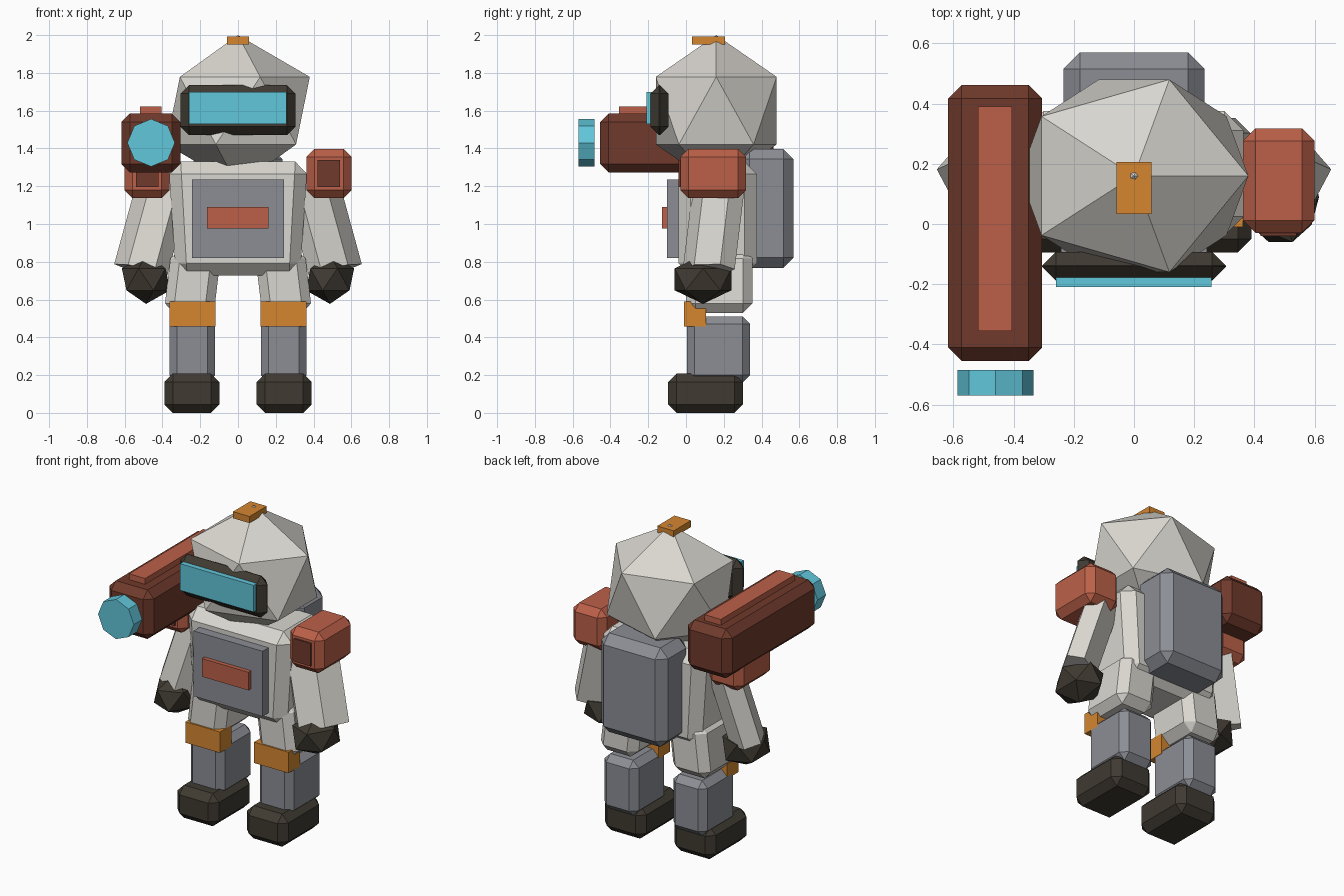
import bpy
import bmesh
from mathutils import Matrix, Vector

cube = bpy.data.objects.get("Cube")
if cube:
    bpy.data.objects.remove(cube, do_unlink=True)


def material(name, r, g, b):
    mat = bpy.data.materials.new(name)
    mat.use_nodes = True
    mat.diffuse_color = (r, g, b, 1)
    for node in mat.node_tree.nodes:
        if node.type == "BSDF_PRINCIPLED":
            node.inputs["Base Color"].default_value = (r, g, b, 1)
    return mat


ivory = material("ivory", 0.70, 0.68, 0.63)
grey = material("steel grey", 0.26, 0.27, 0.30)
orange = material("orange", 0.66, 0.24, 0.03)
cyan = material("cyan glass", 0.12, 0.57, 0.71)
red = material("brick red", 0.50, 0.118, 0.064)
brown = material("red brown", 0.16, 0.042, 0.025)
dark = material("charcoal", 0.05, 0.042, 0.031)


def finish(name, bm, mat, mirror=False):
    """Turn a bmesh into a flat-shaded object, optionally flipped to -x."""
    if mirror:
        bm.transform(Matrix.Diagonal((-1, 1, 1, 1)))
    bmesh.ops.recalc_face_normals(bm, faces=bm.faces[:])
    mesh = bpy.data.meshes.new(name)
    bm.to_mesh(mesh)
    bm.free()
    mesh.materials.append(mat)
    obj = bpy.data.objects.new(name, mesh)
    bpy.context.collection.objects.link(obj)
    return obj


def box(name, x, y, z, mat, bevel=0.0, warp=None, mirror=False):
    """Box from (min, max) ranges with chamfered edges; warp shifts each vertex."""
    bm = bmesh.new()
    bmesh.ops.create_cube(bm, size=1)
    for v in bm.verts:
        v.co = [(a + b) / 2 + c * (b - a) for c, (a, b) in zip(v.co, (x, y, z))]
    if bevel:
        bmesh.ops.bevel(bm, geom=bm.edges[:], offset=bevel, segments=1,
                        profile=0.5, affect="EDGES")
    if warp:
        for v in bm.verts:
            warp(v.co)
    return finish(name, bm, mat, mirror)


def gem(name, center, radii, mat, mirror=False):
    """Stretched icosahedron."""
    bm = bmesh.new()
    bmesh.ops.create_icosphere(bm, subdivisions=1, radius=1)
    bm.transform(Matrix.Translation(center) @ Matrix.Diagonal((*radii, 1)))
    return finish(name, bm, mat, mirror)


def prism(name, start, end, radii, sides, mat, mirror=False):
    """Straight prism between two points, with a corner on its local x axis."""
    start, end = Vector(start), Vector(end)
    axis = end - start
    bm = bmesh.new()
    bmesh.ops.create_cone(bm, cap_ends=True, segments=sides, radius1=1,
                          radius2=1, depth=axis.length)
    turn = Vector((0, 0, 1)).rotation_difference(axis.normalized()).to_matrix().to_4x4()
    bm.transform(Matrix.Translation((start + end) / 2) @ turn
                 @ Matrix.Diagonal((*radii, 1, 1))
                 @ Matrix.Rotation(1.5707963, 4, "Z"))
    return finish(name, bm, mat, mirror)


def taper_torso(co):
    co.x *= 0.9 + 0.1 * (co.z - 0.73) / 0.54


def lean_thigh(co):
    co.x -= 0.12 * (co.z - 0.55)


# Head, visor and top marker
gem("head", (0, 0.16, 1.6), (0.425, 0.376, 0.4), ivory)
box("visor_frame", (-0.305, 0.305), (-0.187, -0.093), (1.47, 1.735), dark, 0.045)
box("visor_glass", (-0.26, 0.257), (-0.21, -0.17), (1.53, 1.70), cyan)
box("head_marker", (-0.058, 0.058), (0.033, 0.206), (1.95, 1.992), orange)

# Torso, chest panel and backpack
box("torso", (-0.365, 0.365), (-0.04, 0.375), (0.727, 1.33), ivory, 0.065, taper_torso)
box("chest_panel", (-0.243, 0.243), (-0.10, 0.02), (0.82, 1.235), grey)
box("chest_badge", (-0.165, 0.162), (-0.127, -0.08), (0.975, 1.09), red)
box("backpack", (-0.235, 0.235), (0.28, 0.57), (0.768, 1.398), grey, 0.055)

# Shoulder cannon
box("cannon_body", (-0.618, -0.305), (-0.455, 0.462), (1.273, 1.585), brown, 0.045)
box("cannon_rail", (-0.518, -0.405), (-0.355, 0.39), (1.55, 1.622), red)
prism("cannon_lens", (-0.46, -0.485, 1.43), (-0.46, -0.57, 1.43),
      (0.126, 0.126), 8, cyan)

# Limbs, mirrored to both sides
for side, flip in (("left", False), ("right", True)):
    box(side + "_shoulder", (0.362, 0.6), (-0.03, 0.318), (1.137, 1.398), red, 0.042, mirror=flip)
    box(side + "_shoulder_plate", (0.42, 0.54), (-0.04, 0.0), (1.195, 1.34), brown, mirror=flip)
    prism(side + "_arm", (0.38, 0.18, 1.25), (0.515, 0.12, 0.757),
          (0.105, 0.17), 6, ivory, flip)
    gem(side + "_fist", (0.487, 0.09, 0.707), (0.143, 0.176, 0.13), dark, flip)
    box(side + "_thigh", (0.125, 0.39), (0.0, 0.352), (0.53, 0.868), ivory, 0.05, lean_thigh, flip)
    box(side + "_knee_pad", (0.12, 0.363), (-0.01, 0.105), (0.457, 0.59), orange, mirror=flip)
    box(side + "_shin", (0.122, 0.363), (0.005, 0.34), (0.16, 0.51), grey, 0.04, mirror=flip)
    box(side + "_boot", (0.098, 0.39), (-0.095, 0.302), (0.0, 0.208), dark, 0.045, mirror=flip)
